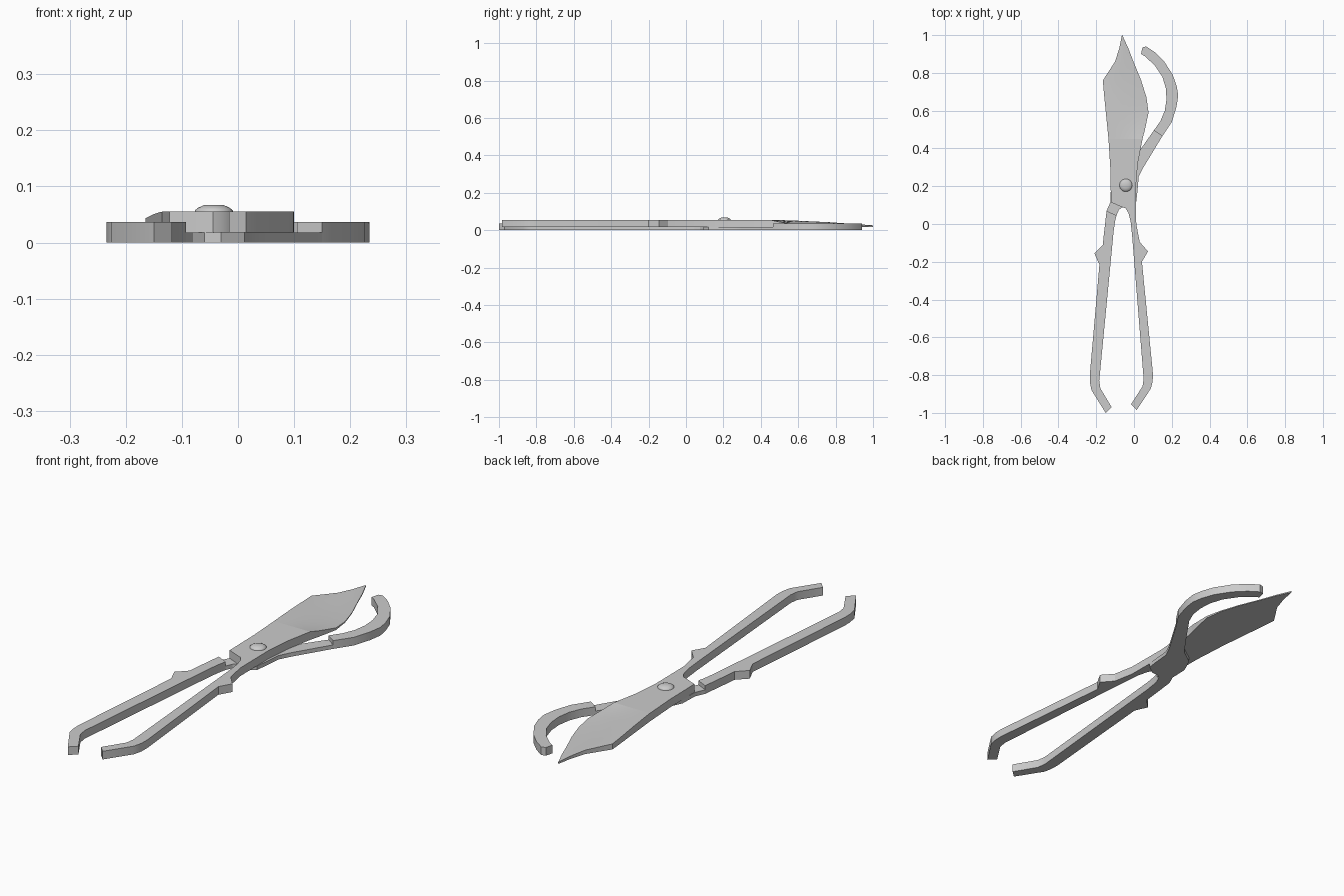
import bpy
import bmesh
import math

cube = bpy.data.objects.get("Cube")
if cube:
    bpy.data.objects.remove(cube, do_unlink=True)

# One plain steel grey for everything
steel = bpy.data.materials.new("steel_grey")
steel.use_nodes = True
GREY = (0.6, 0.6, 0.6, 1.0)
steel.diffuse_color = GREY
steel.node_tree.nodes["Principled BSDF"].inputs["Base Color"].default_value = GREY

# Layer heights: lower arm, overlap plane, top of lower arm, top of upper arm
BASE, LAP, LOWER_TOP, UPPER_TOP = 0, 0.018, 0.037, 0.055


def finish(name, bm, angle):
    """Turn a bmesh into a shaded, coloured object."""
    bmesh.ops.remove_doubles(bm, verts=bm.verts[:], dist=0.0001)
    bmesh.ops.recalc_face_normals(bm, faces=bm.faces[:])
    mesh = bpy.data.meshes.new(name)
    bm.to_mesh(mesh)
    bm.free()
    mesh.materials.append(steel)
    obj = bpy.data.objects.new(name, mesh)
    bpy.context.collection.objects.link(obj)
    bpy.ops.object.select_all(action="DESELECT")
    bpy.context.view_layer.objects.active = obj
    obj.select_set(True)
    bpy.ops.object.shade_smooth_by_angle(angle=math.radians(angle))
    return obj


def plate(name, outline, bottom, top):
    """Extrude a flat outline between two heights."""
    bm = bmesh.new()
    face = bm.faces.new([bm.verts.new((x, y, bottom)) for x, y in outline])
    result = bmesh.ops.extrude_face_region(bm, geom=[face])
    raised = [g for g in result["geom"] if isinstance(g, bmesh.types.BMVert)]
    bmesh.ops.translate(bm, verts=raised, vec=(0, 0, top - bottom))
    return finish(name, bm, 25)


# Lower arm: handle with thumb stop and bent end
plate("lower_handle", [
    (-.145, .07), (-.16, -.06), (-.165, -.11), (-.21, -.155), (-.183, -.215),
    (-.234, -.8), (-.233, -.84), (-.225, -.88), (-.15, -1),
    (-.118, -.97), (-.178, -.87), (-.184, -.83),
    (-.108, -.04), (-.1, .015), (-.093, .045)], BASE, LOWER_TOP)

# Lower arm: thin half-lapped middle running under the pivot
plate("lower_lap_plate", [
    (-.145, .07), (-.093, .045), (-.08, .075), (-.06, .09), (-.03, .09), (.012, .12),
    (.018, .17), (.025, .25), (.05, .3), (.15, .465), (.105, .495),
    (.045, .41), (-.02, .32), (-.09, .27), (-.122, .2), (-.125, .115)], BASE, LAP)

# Lower arm: curved hook jaw
plate("hook_jaw", [
    (.105, .495), (.15, .465), (.2, .54), (.225, .62), (.234, .68), (.226, .73),
    (.205, .79), (.16, .86), (.11, .91), (.065, .94), (.045, .935), (.037, .9),
    (.055, .89), (.11, .84), (.15, .78), (.168, .72), (.172, .66),
    (.163, .6), (.14, .545)], BASE, LOWER_TOP)

# Upper arm: handle and pivot block in one piece
plate("upper_handle", [
    (-.135, .45), (-.125, .29), (-.122, .115), (-.065, .09), (-.045, .083),
    (-.03, .06), (-.018, .015), (-.01, -.06),
    (.051, -.82), (.045, -.86), (-.016, -.955), (.014, -.985),
    (.09, -.87), (.099, -.83), (.1, -.79), (.042, -.2), (.074, -.145),
    (.03, -.095), (.012, 0), (.01, .2), (.02, .32), (.045, .45)], LAP, UPPER_TOP)

# Blade stations: y, spine x, cutting edge x, spine height, edge height
stations = [
    (.45, -.135, .045, UPPER_TOP, UPPER_TOP),
    (.5, -.14, .058, .054, .044),
    (.59, -.149, .077, .051, .028),
    (.67, -.157, .066, .047, .023),
    (.76, -.165, .038, .043, .022),
    (.86, -.1, -.003, .036, .022),
    (.93, -.078, -.03, .031, .023),
    (1, -.064, -.062, .026, .024)]
COLUMNS = 6

# Blade: grid that is hollow ground from the spine to the cutting edge
bm = bmesh.new()
rows = []
for y, spine, edge, high, low in stations:
    top, under = [], []
    for i in range(COLUMNS + 1):
        t = i / COLUMNS
        x = spine + (edge - spine) * t
        z = high + (low - high) * t ** 1.5
        top.append(bm.verts.new((x, y, z)))
        under.append(bm.verts.new((x, y, LAP)))
    rows.append(top + under[::-1])
for a, b in zip(rows, rows[1:]):
    for i in range(len(a)):
        j = (i + 1) % len(a)
        bm.faces.new((a[i], a[j], b[j], b[i]))
bm.faces.new(rows[0])
bm.faces.new(rows[-1])
finish("blade", bm, 30)

# Pivot: domed rivet head
bm = bmesh.new()
profile = [(.034, .05), (.034, .057), (.028, .062), (.017, .067)]
SIDES = 24
rings = []
for radius, z in profile:
    rings.append([bm.verts.new((radius * math.cos(math.tau * k / SIDES) - .043,
                                radius * math.sin(math.tau * k / SIDES) + .205, z))
                  for k in range(SIDES)])
for a, b in zip(rings, rings[1:]):
    for k in range(SIDES):
        n = (k + 1) % SIDES
        bm.faces.new((a[k], a[n], b[n], b[k]))
bm.faces.new(rings[0])
bm.faces.new(rings[-1])
finish("pivot_rivet", bm, 50)
